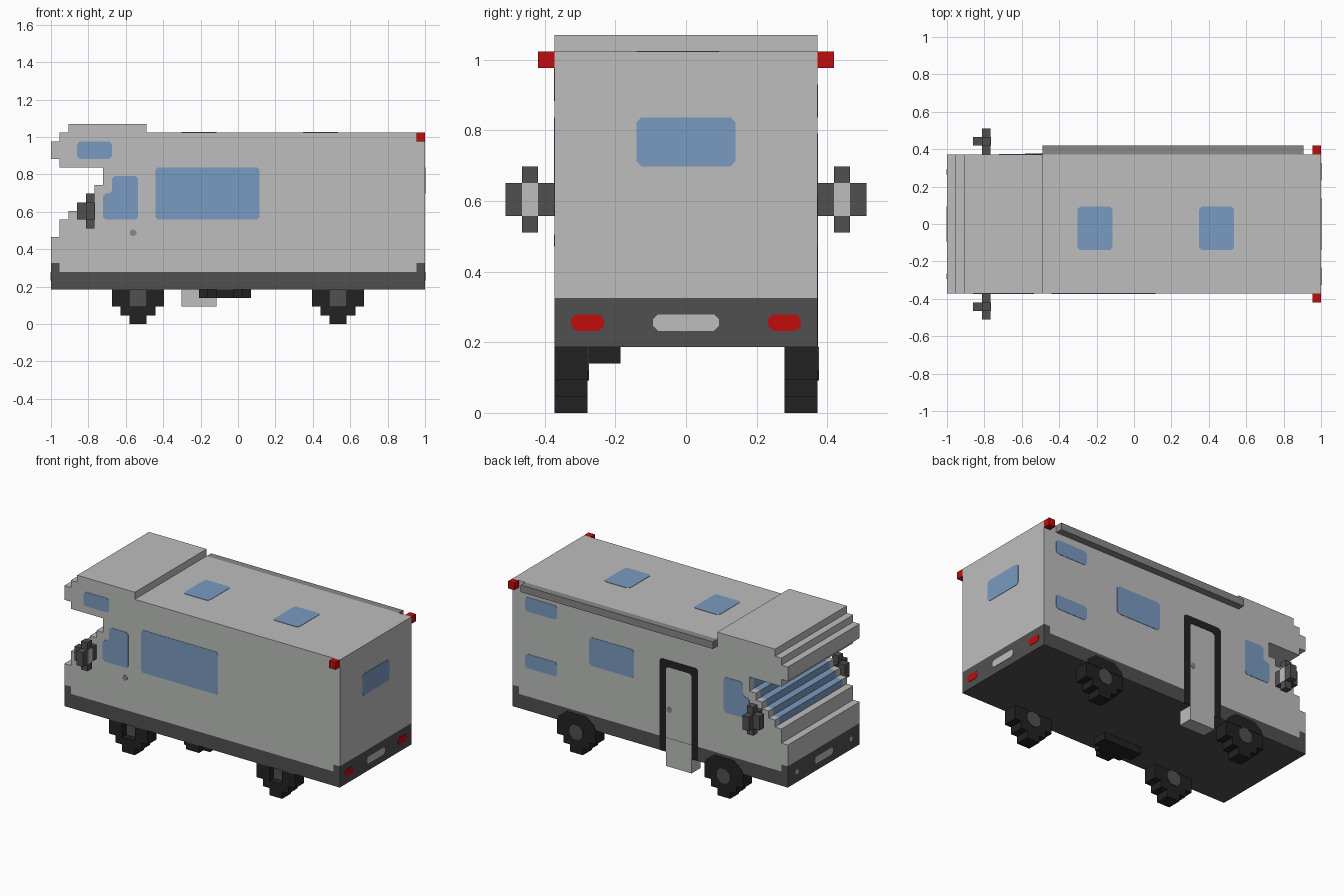
import bpy, bmesh, math
from mathutils import Vector

cube = bpy.data.objects.get("Cube")
if cube:
    bpy.data.objects.remove(cube, do_unlink=True)

V = 2 / 43      # one block; x counts blocks from the cab end, y from the centre, z from the ground
T = 0.05        # thickness of painted plates, in blocks


def material(name, rgb):
    lin = [((c / 255 + 0.055) / 1.055) ** 2.4 if c > 10 else c / 255 / 12.92 for c in rgb]
    m = bpy.data.materials.new(name)
    m.use_nodes = True
    m.diffuse_color = (*lin, 1)
    m.node_tree.nodes["Principled BSDF"].inputs["Base Color"].default_value = (*lin, 1)
    return m


LIGHT = material("light_grey", (188, 190, 188))
DARK = material("dark_grey", (80, 80, 80))
BLACK = material("black", (34, 34, 34))
MID = material("mid_grey", (136, 136, 136))
BLUE = material("window_blue", (122, 155, 192))
RED = material("lamp_red", (192, 12, 12))


def prism(name, pts, axis, a, b, mat):
    """Extrude a 2D outline along an axis from a to b, all in blocks."""
    def place(p, d):
        x, y, z = {"x": (d, p[0], p[1]), "y": (p[0], d, p[1]), "z": (p[0], p[1], d)}[axis]
        return Vector((x * V - 1, y * V, z * V))
    bm = bmesh.new()
    lo = [bm.verts.new(place(p, a)) for p in pts]
    hi = [bm.verts.new(place(p, b)) for p in pts]
    bm.faces.new(lo)
    bm.faces.new(hi)
    n = len(pts)
    for i in range(n):
        j = (i + 1) % n
        bm.faces.new((lo[i], lo[j], hi[j], hi[i]))
    bmesh.ops.recalc_face_normals(bm, faces=bm.faces)
    me = bpy.data.meshes.new(name)
    bm.to_mesh(me)
    bm.free()
    me.materials.append(mat)
    ob = bpy.data.objects.new(name, me)
    bpy.context.collection.objects.link(ob)
    return ob


def rect(u0, u1, v0, v1):
    return [(u0, v0), (u1, v0), (u1, v1), (u0, v1)]


def box(name, x0, x1, y0, y1, z0, z1, mat):
    return prism(name, rect(x0, x1, y0, y1), "z", z0, z1, mat)


def chamfer(pts, c=0.3):
    """Cut every corner of an outline."""
    out = []
    for i, p in enumerate(pts):
        p = Vector(p)
        for q in (pts[i - 1], pts[(i + 1) % len(pts)]):
            out.append(tuple(p + (Vector(q) - p).normalized() * c))
    return out


def plate(name, pts, axis, pos, side, mat):
    """Thin painted panel lying on a surface and facing the given side."""
    return prism(name, pts, axis, pos - side * T, pos + side * T, mat)


def disc(u, v, r, n=8):
    return [(u + r * math.cos((i + .5) * math.tau / n), v + r * math.sin((i + .5) * math.tau / n))
            for i in range(n)]


# Body shell: stepped side profile with the cab overhang
profile = [(1, 6), (1, 7), (0, 7), (0, 10), (1, 10), (1, 12), (2, 12), (2, 13), (3, 13), (3, 14),
           (4, 14), (4, 15), (5, 15), (5, 16), (6, 16), (6, 18), (1, 18), (1, 19), (0, 19), (0, 21),
           (1, 21), (1, 22), (2, 22), (2, 23), (11, 23), (11, 22), (43, 22), (43, 7), (42, 7), (42, 6)]
body = prism("body", profile, "y", -8, 8, LIGHT)
body.data.materials.append(BLUE)
bm = bmesh.new()
bm.from_mesh(body.data)
for y in (-7, 7):
    bmesh.ops.bisect_plane(bm, geom=bm.verts[:] + bm.edges[:] + bm.faces[:],
                           plane_co=(0, y * V, 0), plane_no=(0, 1, 0))
# Windscreen: the stepped faces between the two pillars
for f in bm.faces:
    c = f.calc_center_median() / V
    x = c.x + 21.5
    outward = f.normal.x < -0.5 or f.normal.z > 0.5
    if outward and 1.9 < x < 6.1 and 12.1 < c.z < 17.9 and abs(c.y) < 7:
        f.material_index = 1
bm.to_mesh(body.data)
bm.free()

# Dark skirt and bumpers
box("skirt", 0, 43, -8, 8, 4, 6, DARK)
box("front_bumper", 0, 1, -8, 8, 6, 7, DARK)
box("rear_bumper", 42, 43, -8, 8, 6, 7, DARK)

# Wheels: solid layer, outer layer with a hub recess, and hub faces
for end, c in (("front", 10), ("rear", 33)):
    tread = [(c - 3, 4), (c - 3, 2), (c - 2, 2), (c - 2, 1), (c - 1, 1), (c - 1, 0),
             (c + 1, 0), (c + 1, 1), (c + 2, 1), (c + 2, 2), (c + 3, 2), (c + 3, 4)]
    recess = [(c + 1, 4), (c + 1, 2), (c - 1, 2), (c - 1, 4)]
    for side, y in (("right", -8), ("left", 6)):
        name = f"{end}_{side}_wheel"
        prism(name + "_rim", tread + recess, "y", y, y + 1, BLACK)
        prism(name, tread, "y", y + 1, y + 2, BLACK)
        plate(name + "_recess", rect(c - 1, c + 1, 2, 4), "y", y + 1, -1, DARK)
        prism(name + "_hub", disc(c, 3, 1.1), "y", y + 1.9, y + 2 + 2 * T, DARK)
    arch = [(c - 3, 4), (c - 2.7, 4.7), (c - 1.5, 5.6), (c + 1.5, 5.6), (c + 2.7, 4.7), (c + 3, 4)]
    plate(end + "_wheel_arch", arch, "y", 8, 1, BLACK)

# Half-round tank under the floor
prism("underfloor_tank", [(17, -4), (17, -6), (18, -6), (18, -7), (19, -7), (19, -8), (21, -8),
                          (21, -7), (22, -7), (22, -6), (23, -6), (23, -4)], "z", 3, 4, BLACK)

# Entrance door, frame and step
box("door_step", 15, 19, 6, 8, 2, 4, LIGHT)
frame = [(14, 4), (14, 16.7), (14.3, 17), (19.7, 17), (20, 16.7), (20, 4),
         (19, 4), (19, 15.7), (18.7, 16), (15.3, 16), (15, 15.7), (15, 4)]
plate("door_frame", frame, "y", 8, 1, BLACK)
plate("door_panel", rect(15, 19, 2, 6), "y", 8, 1, LIGHT)
plate("door_handle", disc(18.5, 10, 0.4), "y", 8, 1, MID)
plate("cab_door_handle", disc(9.45, 10.5, 0.4), "y", -8, -1, MID)

# Side windows
cab = chamfer([(6, 12), (10, 12), (10, 17), (7, 17), (7, 15), (6, 15)])
for side, s in (("right", -1), ("left", 1)):
    plate(side + "_cab_window", cab, "y", 8 * s, s, BLUE)
for name, s, r in (("large_side_window", -1, (12, 24, 12, 18)),
                   ("overcab_window", -1, (3, 7, 19, 21)),
                   ("middle_side_window", 1, (24, 31, 13, 17)),
                   ("upper_bunk_window", 1, (36, 41, 18, 20)),
                   ("lower_bunk_window", 1, (36, 41, 10, 12))):
    plate(name, chamfer(rect(*r)), "y", 8 * s, s, BLUE)

# Rear window and skylights
plate("rear_window", chamfer(rect(-3, 3, 15, 18)), "x", 43, 1, BLUE)
for name, x in (("front_skylight", 15), ("rear_skylight", 29)):
    plate(name, chamfer(rect(x, x + 4, -3, 2)), "z", 22, 1, BLUE)

# Number plates, blank
for name, x, s in (("front_plate", 0, -1), ("rear_plate", 43, 1)):
    plate(name, chamfer(rect(-2, 2, 5, 6)), "x", x, s, LIGHT)

# Awning roll along the roof edge
box("awning", 11, 41, 8, 9, 21, 22, MID)

# Lamps and mirrors, one set per side
for side, s in (("right", -1), ("left", 1)):
    def span(a, b):
        return sorted((a * s, b * s))
    plate(side + "_tail_lamp", chamfer(rect(*span(5, 7), 5, 6)), "x", 43, 1, RED)
    plate(side + "_headlamp", disc(6 * s, 5.5, 0.35), "x", 0, -1, LIGHT)
    box(side + "_marker_lamp", 42, 43, *span(8, 9), 21, 22, RED)
    cross = [(8, 12), (9, 12), (9, 11), (10, 11), (10, 12), (11, 12),
             (11, 14), (10, 14), (10, 15), (9, 15), (9, 14), (8, 14)]
    prism(side + "_mirror", [(y * s, z) for y, z in cross], "x", 4, 5, DARK)
    box(side + "_mirror_back", 3, 4, *span(9, 10), 12, 14, DARK)
    plate(side + "_mirror_glass", rect(*span(9, 10), 12, 14), "x", 5, 1, LIGHT)
